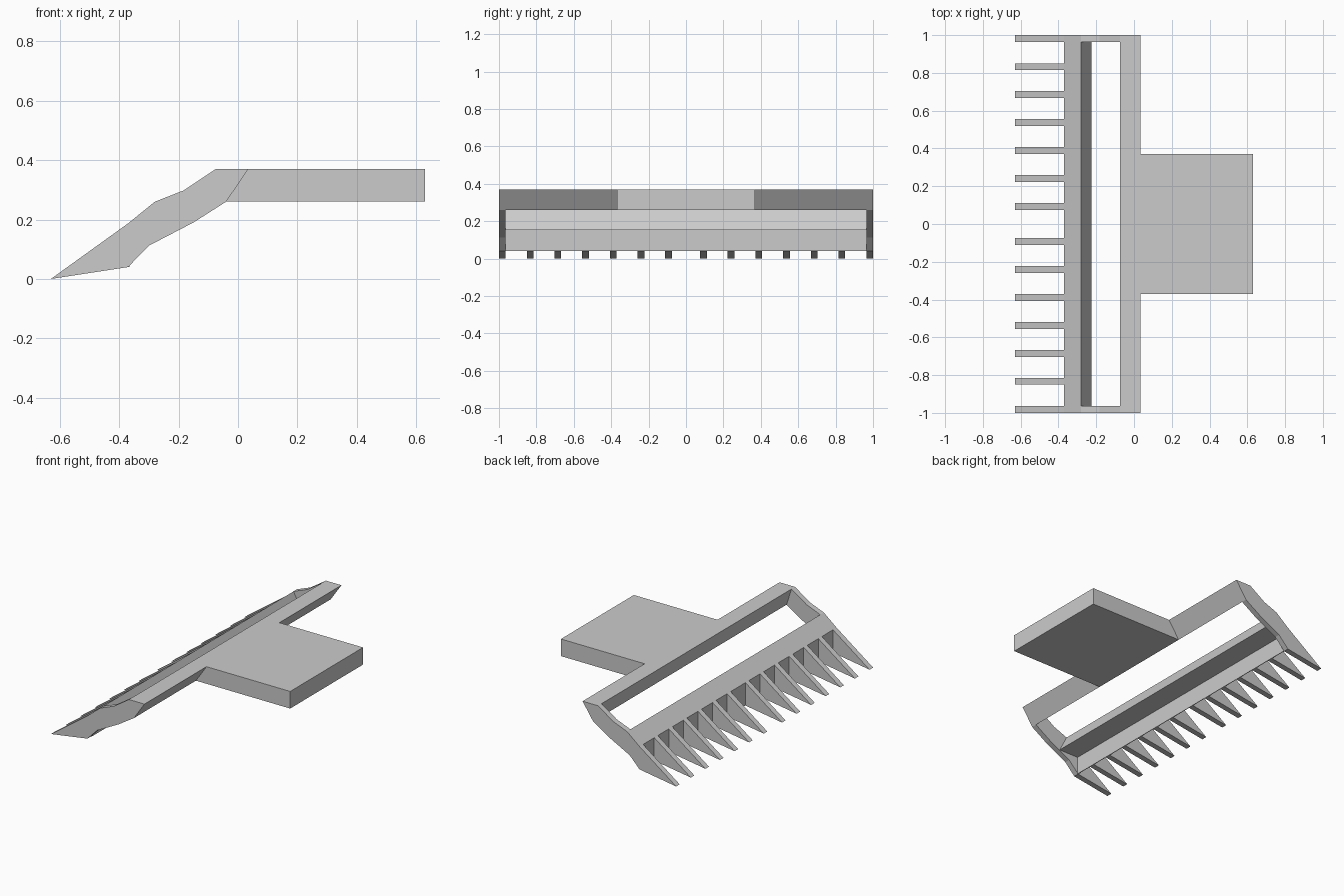
import bpy
import bmesh

if "Cube" in bpy.data.objects:
    bpy.data.objects.remove(bpy.data.objects["Cube"])


def extrude_profile(name, profile, y0, y1):
    """Closed prism from an x-z profile, spanning y0 to y1."""
    bm = bmesh.new()
    face = bm.faces.new([bm.verts.new((x, y0, z)) for x, z in profile])
    ext = bmesh.ops.extrude_face_region(bm, geom=[face])
    verts = [g for g in ext["geom"] if isinstance(g, bmesh.types.BMVert)]
    bmesh.ops.translate(bm, verts=verts, vec=(0, y1 - y0, 0))
    bmesh.ops.recalc_face_normals(bm, faces=bm.faces)
    mesh = bpy.data.meshes.new(name)
    bm.to_mesh(mesh)
    bm.free()
    obj = bpy.data.objects.new(name, mesh)
    bpy.context.collection.objects.link(obj)
    return obj


T = 0.036                      # thickness of teeth and side rails
TIP, TOP, HEEL = (-0.63, 0.0), (-0.37, 0.187), (-0.37, 0.04)

# Bent side rails, each ending in an outer tooth
rail = [TIP, TOP, (-0.28, 0.26), (-0.183, 0.298), (-0.075, 0.37),
        (0.035, 0.37), (-0.04, 0.26), (-0.15, 0.19), (-0.30, 0.112), HEEL]
extrude_profile("side_rail_left", rail, -1, -1 + T)
extrude_profile("side_rail_right", rail, 1 - T, 1)

# Inner teeth, mirrored about the centre
for i in range(6):
    y = 0.093 + i * 0.148
    for side, s in (("left", -1), ("right", 1)):
        extrude_profile(f"tooth_{side}_{i + 1}", [TIP, TOP, HEEL],
                        s * y - T / 2, s * y + T / 2)

# Front crossbar with a thin hanging lip behind the teeth
crossbar = [HEEL, TOP, (-0.28, 0.26), (-0.225, 0.154),
            (-0.366, 0.154), (-0.366, 0.04)]
extrude_profile("front_crossbar", crossbar, -1 + T, 1 - T)

# Rear wedge-shaped crossbar
extrude_profile("rear_crossbar", [(-0.075, 0.37), (0.035, 0.37), (-0.04, 0.26)],
                -1 + T, 1 - T)

# Flat handle plate
extrude_profile("handle_plate", [(-0.04, 0.26), (0.035, 0.37), (0.63, 0.37), (0.63, 0.26)],
                -0.37, 0.37)
